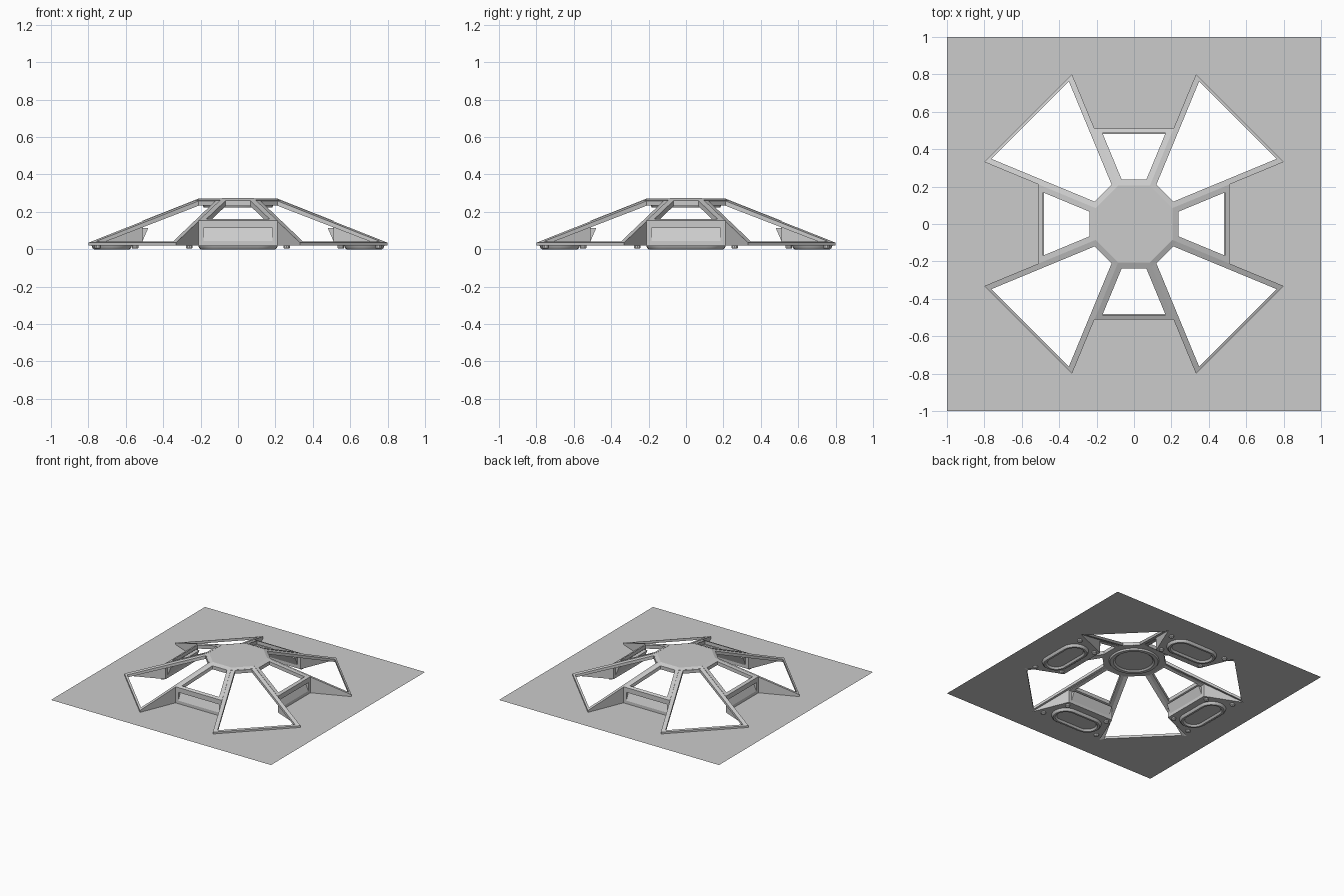
import bpy, math
from math import pi, cos, sin
from mathutils import Matrix, Vector

if "Cube" in bpy.data.objects:
    bpy.data.objects.remove(bpy.data.objects["Cube"])

T = math.tan(pi / 8)
BASE = 0.02                      # height of the ground sheet
QUARTERS = [k * pi / 2 for k in range(4)]


def roof(a):
    """Roof height at distance a (apothem) from the centre."""
    return 0.27 - (a - 0.205) * 0.235 / 0.595


def make(name, verts, faces, angles=(0,), smooth=False):
    """Mesh object holding one rotated copy of the part per angle."""
    vs, fs = [], []
    for ang in angles:
        rot, n = Matrix.Rotation(ang, 3, 'Z'), len(vs)
        vs += [tuple(rot @ Vector(v)) for v in verts]
        fs += [[i + n for i in f] for f in faces]
    me = bpy.data.meshes.new(name)
    me.from_pydata(vs, [], fs)
    me.update()
    ob = bpy.data.objects.new(name, me)
    bpy.context.collection.objects.link(ob)
    if smooth:
        bpy.ops.object.select_all(action='DESELECT')
        ob.select_set(True)
        bpy.context.view_layer.objects.active = ob
        bpy.ops.object.shade_smooth_by_angle(angle=math.radians(35))
    return ob


def bridge(loops, n, closed=False):
    """Quads joining consecutive loops of n vertices."""
    faces = []
    for k in range(loops if closed else loops - 1):
        a, b = k * n, ((k + 1) % loops) * n
        faces += [[a + i, a + (i + 1) % n, b + (i + 1) % n, b + i] for i in range(n)]
    return faces


def window_frame(name, a0, w0, w1, a1, lift, angles):
    """Sloping trapezoid frame from a0 to a1 with an opening from w0 to w1."""
    rim = 0.03 / cos(pi / 8)

    def trapezoid(lo, hi, inset, dz):
        return [(s * (a * T - inset), a, max(roof(a) + dz, BASE))
                for s, a in ((1, lo), (-1, lo), (-1, hi), (1, hi))][::-1]
    verts = (trapezoid(a0, a1, 0, lift) + trapezoid(w0, w1, rim, lift)
             + trapezoid(w0, w1, rim, -0.026) + trapezoid(a0, a1, 0, -0.026))
    return make(name, verts, bridge(4, 4, True), angles)


def pad(name, profile, cx, cy, half, angles, seg=12):
    """Downward-facing round or stadium pad; profile is (radius, z) pairs."""
    verts = []
    for r, z in profile:
        for side, start in ((1, pi / 2), (-1, -pi / 2)):
            for i in range(seg + 1 if half else seg):
                t = start - pi * i / seg
                verts.append((cx + side * half + r * cos(t), cy + r * sin(t), z))
    n = len(verts) // len(profile)
    faces = bridge(len(profile), n)
    faces.append(list(range(len(verts) - n, len(verts))))
    return make(name, verts, faces, angles, True)


# Ground sheet with the star-shaped hole under the canopy
b, d = 0.51, 0.80
make("ground_sheet",
     [(-1, 1, BASE), (-d * T, d, BASE), (-b * T, b, BASE), (b * T, b, BASE),
      (d * T, d, BASE), (1, 1, BASE), (d, d * T, BASE)],
     [[0, 1, 2, 3, 4, 5], [4, 6, 5]], QUARTERS)

# Small and large window frames around the canopy
window_frame("short_window_frames", 0.205, 0.238, 0.487, b, 0.003, QUARTERS)
window_frame("corner_window_frames", 0.205, 0.233, 0.785, d, 0,
             [q + pi / 4 for q in QUARTERS])

# Octagonal roof cap
cap = []
for a, z in ((0.23, 0.234), (0.228, 0.262), (0.205, 0.272)):
    cap += [(a / cos(pi / 8) * cos(pi / 8 + k * pi / 4),
             a / cos(pi / 8) * sin(pi / 8 + k * pi / 4), z) for k in range(8)]
make("roof_cap", cap, bridge(3, 8) + [list(range(7, -1, -1)), list(range(16, 24))])

# Upright walls below the short windows, each with a wedge-shaped slot
w, h, s, z0, z1 = b * T, roof(b), 0.185, 0.045, 0.113
make("slotted_walls",
     [(w, b, BASE), (-w, b, BASE), (-w, b, h), (w, b, h),
      (s, b, z0), (-s, b, z0), (-s, b, z1), (s, b, z1),
      (s, b - 0.03, z1), (-s, b - 0.03, z1)],
     bridge(2, 4) + [[4, 5, 9, 8], [8, 9, 6, 7], [4, 8, 7], [5, 6, 9]], QUARTERS)

# Triangular cheek walls under the spokes
make("cheek_walls",
     [v for m in (-1, 1) for v in ((m * w, b, BASE), (m * d * T, d, BASE),
                                   (m * d * T, d, roof(d)), (m * w, b, h))],
     [[3, 2, 1, 0], [4, 5, 6, 7]], QUARTERS)

# Round recessed ring under the roof cap
pad("ceiling_ring", [(0.19, 0.236), (0.182, 0.222), (0.155, 0.222), (0.142, 0.233)],
    0, 0, 0, (0,), 16)

# Stadium-shaped foot pads and studs under the sheet
pad("foot_pads", [(0.108, BASE), (0.102, 0.005), (0.095, 0), (0.08, 0), (0.068, 0.014)],
    0, 0.675, 0.105, QUARTERS)
for label, x, y in (("outer", 0.26, 0.75), ("inner", 0.19, 0.55)):
    for side, m in (("left", -1), ("right", 1)):
        pad(f"{label}_{side}_studs", [(0.018, BASE), (0.018, 0.007), (0.012, 0.003)],
            m * x, y, 0, QUARTERS, 5)
